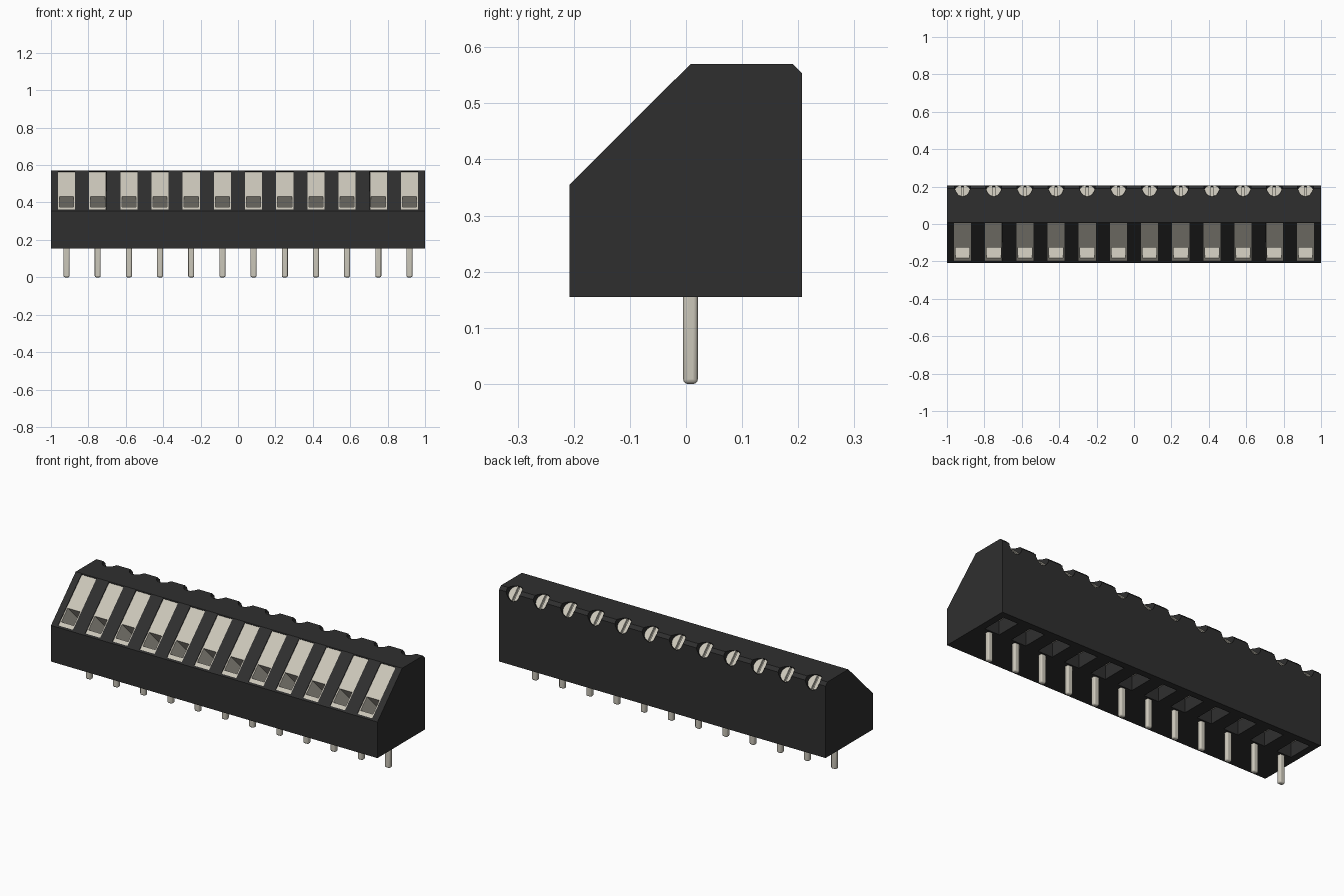
import bpy, bmesh, math
from mathutils import Matrix, Vector

old = bpy.data.objects.get("Cube")
if old:
    bpy.data.objects.remove(old, do_unlink=True)

COUNT = 12
PITCH = 2 / COUNT
XS = [(i - (COUNT - 1) / 2) * PITCH for i in range(COUNT)]


def material(name, color):
    m = bpy.data.materials.new(name)
    m.use_nodes = True
    m.diffuse_color = color
    m.node_tree.nodes["Principled BSDF"].inputs["Base Color"].default_value = color
    return m


BLACK = material("black plastic", (0.028, 0.028, 0.028, 1))
METAL = material("pale metal", (0.60, 0.57, 0.49, 1))


def finish(name, bm, mat):
    bmesh.ops.recalc_face_normals(bm, faces=bm.faces[:])
    mesh = bpy.data.meshes.new(name)
    bm.to_mesh(mesh)
    bm.free()
    mesh.materials.append(mat)
    ob = bpy.data.objects.new(name, mesh)
    bpy.context.collection.objects.link(ob)
    return ob


def activate(ob):
    bpy.ops.object.select_all(action='DESELECT')
    ob.select_set(True)
    bpy.context.view_layer.objects.active = ob


def cut(ob, cutter):
    cutter.hide_render = True
    activate(ob)
    mod = ob.modifiers.new("cut", 'BOOLEAN')
    mod.operation = 'DIFFERENCE'
    mod.solver = 'EXACT'
    mod.object = cutter
    bpy.ops.object.modifier_apply(modifier=mod.name)
    bpy.data.objects.remove(cutter, do_unlink=True)


def boxes(name, frame, lo, hi, mat):
    """One box per pole, given in the frame of that pole."""
    lo, hi = Vector(lo), Vector(hi)
    shape = Matrix.Translation((lo + hi) / 2) @ Matrix.Diagonal((*(hi - lo), 1))
    bm = bmesh.new()
    for x in XS:
        bmesh.ops.create_cube(bm, size=1, matrix=Matrix.Translation((x, 0, 0)) @ frame @ shape)
    return finish(name, bm, mat)


def discs(name, frame, radius, low, high, mat):
    bm = bmesh.new()
    for x in XS:
        place = Matrix.Translation((x, 0, 0)) @ frame @ Matrix.Translation((0, 0, (low + high) / 2))
        bmesh.ops.create_cone(bm, cap_ends=True, segments=24, radius1=radius,
                              radius2=radius, depth=high - low, matrix=place)
    return finish(name, bm, mat)


# Frames: sloped front, chamfered rear edge, and upright
slope = Matrix.Translation((0, -0.21, 0.355)) @ Matrix.Rotation(math.atan2(0.215, 0.218), 4, 'X')
rear = Matrix.Translation((0, 0.1985, 0.5615)) @ Matrix.Rotation(math.radians(-45), 4, 'X')
upright = Matrix.Identity(4)

# Housing: extruded side profile
profile = [(-0.208, 0.155), (-0.208, 0.355), (0.008, 0.57),
           (0.19, 0.57), (0.207, 0.553), (0.207, 0.155)]
bm = bmesh.new()
side = bm.faces.new([bm.verts.new((-1, y, z)) for y, z in profile])
ext = bmesh.ops.extrude_face_region(bm, geom=[side])
bmesh.ops.translate(bm, vec=(2, 0, 0), verts=[v for v in ext["geom"] if isinstance(v, bmesh.types.BMVert)])
housing = finish("housing", bm, BLACK)

# Housing openings: front slots, screw holes, underside pockets
cut(housing, boxes("slot_cutter", slope, (-0.046, 0.012, -0.15), (0.046, 0.302, 0.1), BLACK))
cut(housing, discs("hole_cutter", rear, 0.043, -0.05, 0.1, BLACK))
cut(housing, boxes("pocket_cutter", upright, (-0.045, 0.03, 0.1), (0.045, 0.17, 0.25), BLACK))

# Metal contacts in the front slots, with square wire entries
contacts = boxes("wire_contacts", slope, (-0.0455, 0.0125, -0.149), (0.0455, 0.3015, -0.004), METAL)
cut(contacts, boxes("entry_cutter", slope, (-0.038, 0.035, -0.13), (0.038, 0.113, 0.1), METAL))

# Clamp undersides inside the pockets
boxes("clamps", upright, (-0.044, 0.031, 0.23), (0.044, 0.169, 0.249), METAL)

# Slotted screws on the rear edge
screws = discs("screws", rear, 0.041, -0.049, -0.028, METAL)
cut(screws, boxes("groove_cutter", rear, (-0.006, -0.06, -0.041), (0.006, 0.06, 0), METAL))

# Solder pins with softened edges
pins = boxes("solder_pins", upright, (-0.016, -0.005, 0), (0.016, 0.021, 0.17), METAL)
bevel = pins.modifiers.new("bevel", 'BEVEL')
bevel.width = 0.008
bevel.segments = 3

for ob in (housing, screws, pins):
    activate(ob)
    bpy.ops.object.shade_smooth_by_angle(angle=math.radians(30))
